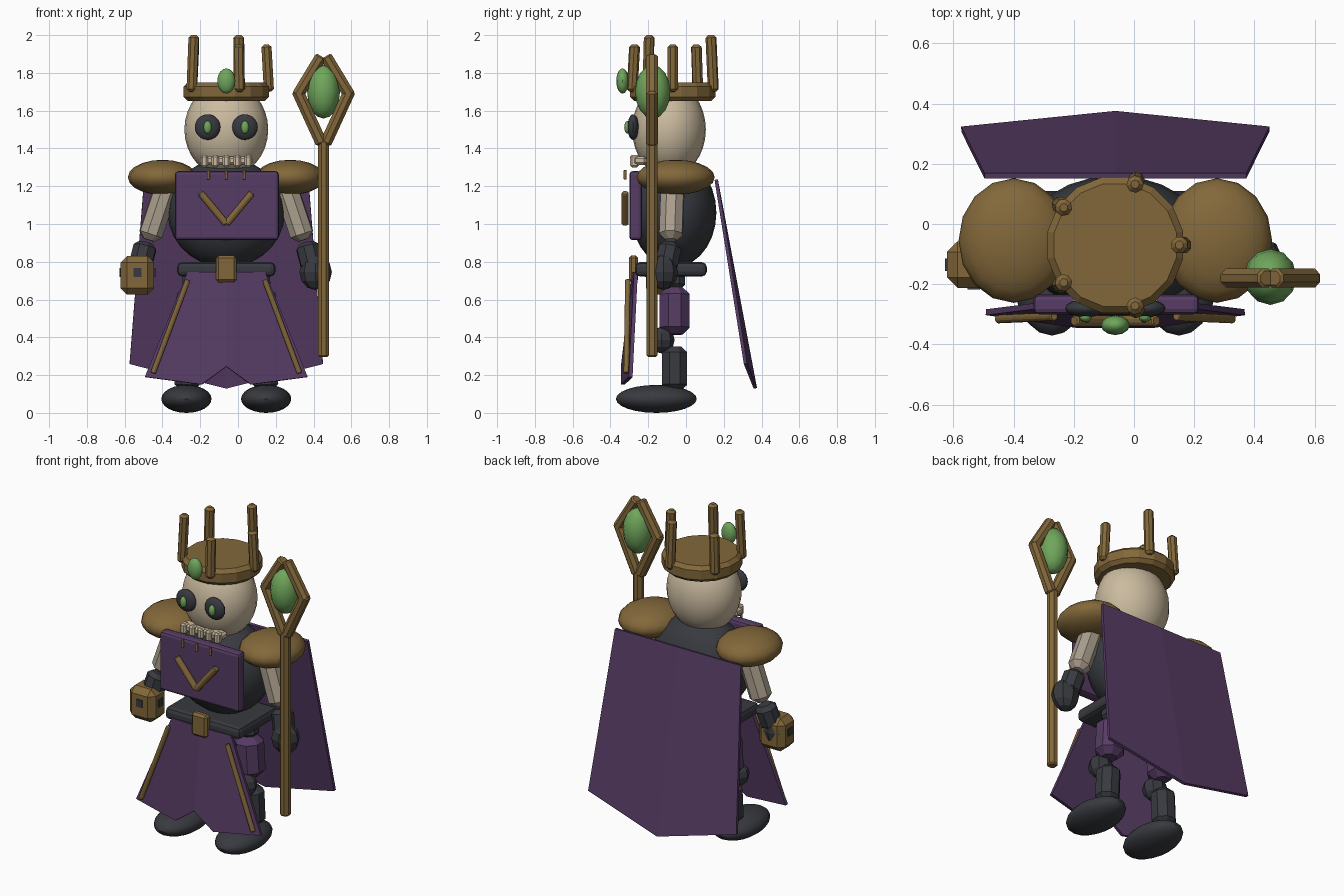
import bpy, bmesh, math
from mathutils import Vector, Matrix

if "Cube" in bpy.data.objects:
    bpy.data.objects.remove(bpy.data.objects["Cube"])

CX = -0.062  # body centre line


def mat(name, *rgb):
    m = bpy.data.materials.new(name)
    m.diffuse_color = (*rgb, 1)
    m.use_nodes = True
    m.node_tree.nodes["Principled BSDF"].inputs["Base Color"].default_value = m.diffuse_color
    return m


GOLD = mat("old gold", 0.225, 0.137, 0.042)
PURPLE = mat("purple cloth", 0.094, 0.045, 0.128)
DARK = mat("dark iron", 0.040, 0.042, 0.050)
BONE = mat("bone", 0.60, 0.50, 0.35)
GREY_BONE = mat("weathered bone", 0.40, 0.34, 0.265)
GREEN = mat("green gem", 0.16, 0.38, 0.105)


def finish(name, bm, material, bevel=0, seg=1, smooth=None):
    bmesh.ops.recalc_face_normals(bm, faces=bm.faces)
    me = bpy.data.meshes.new(name)
    bm.to_mesh(me)
    bm.free()
    ob = bpy.data.objects.new(name, me)
    bpy.context.collection.objects.link(ob)
    me.materials.append(material)
    if bevel:
        b = ob.modifiers.new("bevel", 'BEVEL')
        b.width, b.segments, b.limit_method, b.angle_limit = bevel, seg, 'ANGLE', math.radians(50)
    if smooth:
        bpy.ops.object.select_all(action='DESELECT')
        bpy.context.view_layer.objects.active = ob
        ob.select_set(True)
        bpy.ops.object.shade_smooth_by_angle(angle=math.radians(smooth))
    return ob


def ball(name, c, r, material, seg=16, rings=10, smooth=40):
    bm = bmesh.new()
    bmesh.ops.create_uvsphere(bm, u_segments=seg, v_segments=rings, radius=1)
    bm.transform(Matrix.Translation(c) @ Matrix.Diagonal((*r, 1)))
    return finish(name, bm, material, smooth=smooth)


def box(name, c, size, material, bevel=0.01, seg=1):
    bm = bmesh.new()
    bmesh.ops.create_cube(bm, size=1)
    bm.transform(Matrix.Translation(c) @ Matrix.Diagonal((*size, 1)))
    return finish(name, bm, material, bevel, seg)


def rod(name, p, q, r, material, sides=8, bevel=0.008, r2=None):
    p, q = Vector(p), Vector(q)
    d = q - p
    bm = bmesh.new()
    bmesh.ops.create_cone(bm, cap_ends=True, segments=sides, radius1=r,
                          radius2=r if r2 is None else r2, depth=d.length)
    turn = d.to_track_quat('Z', 'Y').to_matrix().to_4x4()
    bm.transform(Matrix.Translation((p + q) / 2) @ turn @ Matrix.Rotation(math.pi / sides, 4, 'Z'))
    return finish(name, bm, material, bevel)


def sheet(name, half, thick, material):
    """Cloth panel from half an outline, listed from the centre top to the centre bottom."""
    bm = bmesh.new()
    right = [bm.verts.new((CX + x, y, z)) for x, y, z in half]
    left = [right[0]] + [bm.verts.new((CX - x, y, z)) for x, y, z in half[1:-1]] + [right[-1]]
    bm.faces.new(right)
    bm.faces.new(left[::-1])
    ob = finish(name, bm, material)
    s = ob.modifiers.new("thickness", 'SOLIDIFY')
    s.thickness, s.offset = thick, 0
    return ob


# Head
ball("skull", (CX, -0.09, 1.50), (0.222, 0.195, 0.25), BONE, 24, 16)
for s in (-1, 1):
    ball("eye_socket", (CX + s * 0.099, -0.28, 1.513), (0.068, 0.03, 0.068), DARK)
    ball("eye_glow", (CX + s * 0.099, -0.31, 1.512), (0.021, 0.017, 0.034), GREEN, 12, 8)
box("jaw", (CX, -0.245, 1.335), (0.28, 0.07, 0.045), BONE, 0.012)
for i in range(5):
    box("tooth", (CX + (i - 2) * 0.058, -0.273, 1.333), (0.038, 0.046, 0.066), BONE, 0.01)

# Crown: band, five alternating spikes and a front gem
rod("crown_band", (CX, -0.07, 1.65), (CX, -0.07, 1.75), 0.23, GOLD, 16, 0.022)
for i in range(5):
    a = math.radians(72 * i)
    ux, uy = math.cos(a), math.sin(a)
    top = 2.0 if i in (1, 3) else 1.95
    rod("crown_spike", (CX + 0.226 * ux, -0.07 + 0.226 * uy, 1.70),
        (CX + 0.212 * ux, -0.07 + 0.212 * uy, top), 0.029, GOLD, 8, 0.014)
ball("crown_gem", (CX, -0.336, 1.757), (0.048, 0.033, 0.067), GREEN, 12, 8)

# Torso and chest plate
ball("torso", (CX, -0.065, 1.06), (0.31, 0.226, 0.29), DARK, 24, 14)
box("chest_plate", (CX + 0.003, -0.267, 1.097), (0.55, 0.066, 0.366), PURPLE, 0.018, 2)
for s in (-1, 1):
    rod("chest_chevron", (CX + s * 0.137, -0.322, 1.165), (CX, -0.322, 1.0), 0.021, GOLD, 6, 0.005)
for s in (-1, 0, 1):
    rod("collar_pin", (CX + s * 0.095, -0.322, 1.235), (CX + s * 0.095, -0.322, 1.287), 0.009, GOLD, 6, 0.003)

# Belt and buckle
box("belt", (CX, -0.08, 0.76), (0.52, 0.38, 0.075), DARK, 0.025, 2)
box("buckle", (CX, -0.278, 0.762), (0.108, 0.05, 0.142), GOLD, 0.014)

# Cloth panels
sheet("front_skirt", [(0, -0.275, 0.745), (0.205, -0.265, 0.745), (0.43, -0.293, 0.19),
                      (0.13, -0.335, 0.15), (0, -0.335, 0.245)], 0.02, PURPLE)
sheet("cape", [(0, 0.16, 1.235), (0.435, 0.16, 1.235), (0.512, 0.315, 0.26),
               (0, 0.367, 0.13)], 0.018, PURPLE)

for s in (-1, 1):
    # Skirt trim
    rod("skirt_trim", (CX + s * 0.203, -0.308, 0.705), (CX + s * 0.388, -0.316, 0.21), 0.016, GOLD, 6, 0.004)
    # Arms
    ball("pauldron", (CX + s * 0.338, -0.055, 1.247), (0.183, 0.207, 0.093), GOLD, 16, 10)
    rod("upper_arm", (CX + s * 0.315, -0.07, 1.20), (CX + s * 0.41, -0.08, 0.915), 0.066, GREY_BONE, 8, 0.032)
    rod("forearm", (CX + s * 0.425, -0.08, 0.90), (CX + s * 0.46, -0.11, 0.76), 0.065, DARK, 8, 0.025)
    ball("hand", (CX + s * 0.473, -0.118, 0.745), (0.086, 0.075, 0.095), DARK, 8, 6, None)
    # Legs
    rod("thigh", (CX + s * 0.17, -0.06, 0.78), (CX + s * 0.18, -0.06, 0.66), 0.06, DARK, 8, 0.02)
    rod("thigh_guard", (CX + s * 0.18, -0.06, 0.665), (CX + s * 0.195, -0.06, 0.415), 0.086, PURPLE, 8, 0.038)
    ball("knee", (CX + s * 0.2, -0.13, 0.385), (0.075, 0.07, 0.07), DARK, 8, 6, None)
    rod("shin", (CX + s * 0.2, -0.06, 0.35), (CX + s * 0.21, -0.06, 0.12), 0.072, DARK, 8, 0.03)
    ball("foot", (CX + s * 0.211, -0.157, 0.074), (0.133, 0.214, 0.074), DARK, 20, 12)

# Gauntlet with a dark inlay on each side
GX, GY, GZ = -0.533, -0.135, 0.728
box("gauntlet", (GX, GY, GZ), (0.178, 0.154, 0.205), GOLD, 0.035)
for s in (-1, 1):
    box("gauntlet_inlay", (GX, GY + s * 0.079, GZ + 0.015), (0.042, 0.008, 0.046), DARK, 0)
    box("gauntlet_side_inlay", (GX + s * 0.091, GY, GZ + 0.015), (0.008, 0.042, 0.046), DARK, 0)

# Staff with a diamond frame holding a gem
SX, SY = 0.453, -0.18
rod("staff_shaft", (SX, SY, 0.297), (SX, SY, 1.45), 0.032, GOLD, 8, 0.008)
for s in (-1, 1):
    rod("staff_frame_lower", (SX + s * 0.01, SY, 1.425), (SX + s * 0.14, SY, 1.708), 0.034, GOLD, 8, 0.008)
    rod("staff_frame_upper", (SX + s * 0.138, SY, 1.68), (SX + s * 0.012, SY, 1.888), 0.034, GOLD, 8, 0.008)
ball("staff_gem", (SX, SY + 0.004, 1.70), (0.087, 0.093, 0.142), GREEN, 12, 8)
